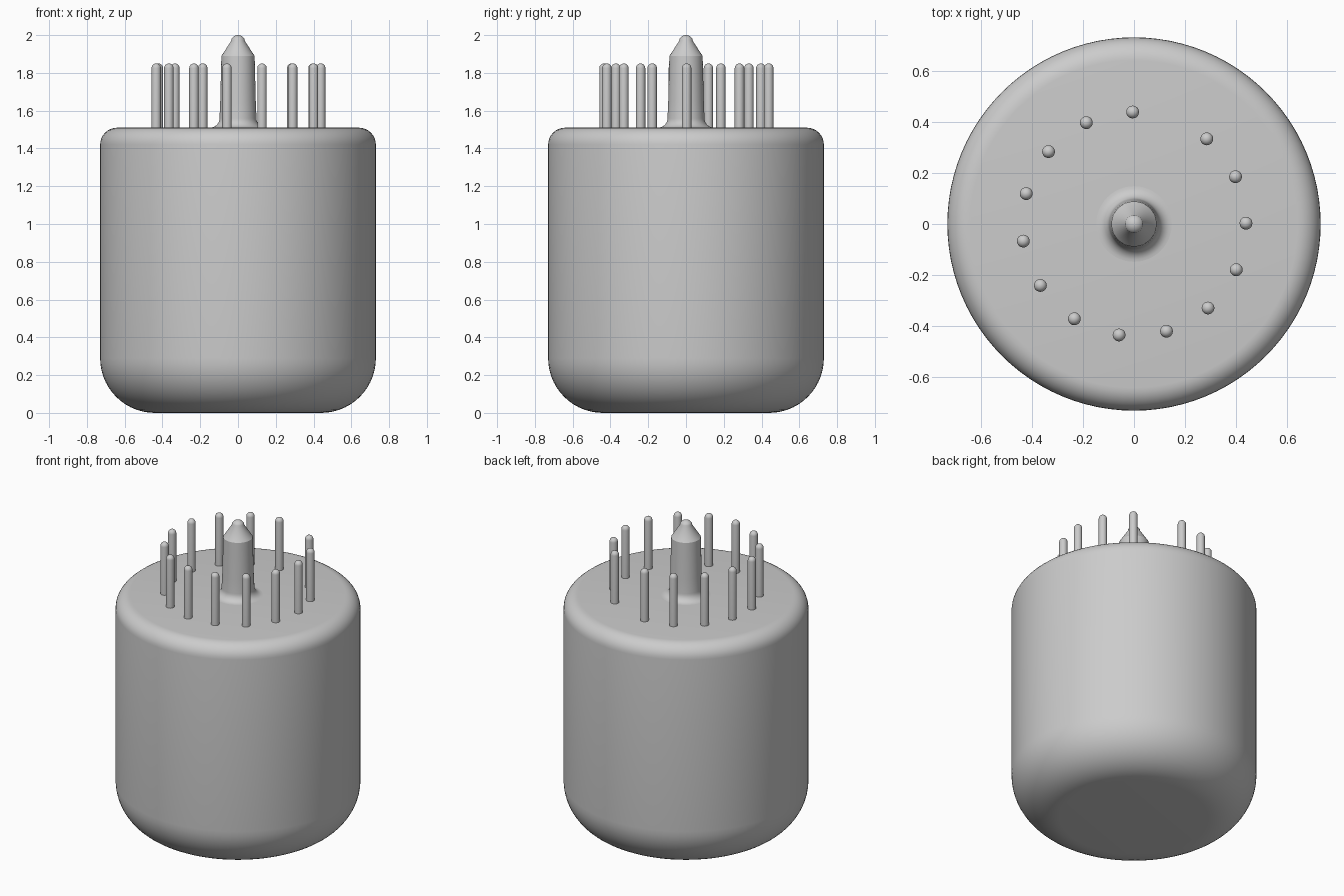
import bpy, bmesh, math
from math import cos, sin, pi, radians

if "Cube" in bpy.data.objects:
    bpy.data.objects.remove(bpy.data.objects["Cube"], do_unlink=True)

grey = bpy.data.materials.new("plain_grey")
grey.use_nodes = True
colour = (0.6, 0.6, 0.6, 1)
grey.diffuse_color = colour
grey.node_tree.nodes["Principled BSDF"].inputs["Base Color"].default_value = colour


def arc(cr, cz, radius, start, end, steps):
    """Profile points (r, z) along an arc, angles in degrees."""
    angles = [radians(start + (end - start) * i / steps) for i in range(steps + 1)]
    return [(cr + radius * cos(a), cz + radius * sin(a)) for a in angles]


def lathe(name, profile, segments, location=(0, 0, 0)):
    """Spin a profile, which runs from bottom to top, around z."""
    bm = bmesh.new()
    verts = [bm.verts.new((max(r, 0), 0, z)) for r, z in profile]
    edges = [bm.edges.new(pair) for pair in zip(verts, verts[1:])]
    bmesh.ops.spin(bm, geom=verts + edges, cent=(0, 0, 0), axis=(0, 0, 1),
                   angle=2 * pi, steps=segments)
    bmesh.ops.remove_doubles(bm, verts=bm.verts, dist=0.0001)
    bmesh.ops.recalc_face_normals(bm, faces=bm.faces)
    mesh = bpy.data.meshes.new(name)
    bm.to_mesh(mesh)
    bm.free()
    mesh.materials.append(grey)
    obj = bpy.data.objects.new(name, mesh)
    obj.location = location
    bpy.context.collection.objects.link(obj)
    bpy.ops.object.select_all(action="DESELECT")
    obj.select_set(True)
    bpy.context.view_layer.objects.active = obj
    bpy.ops.object.shade_smooth_by_angle(angle=radians(30))
    return obj


# Body with a wide lower fillet and a small upper one
TOP = 1.51
body = [(0, 0)] + arc(0.44, 0.29, 0.29, -90, 0, 14)
body += arc(0.64, TOP - 0.09, 0.09, 0, 90, 8) + [(0, TOP)]
lathe("body", body, 96)

# Central post: flared foot, slight taper, cone and rounded tip
post = [(0, TOP - 0.02), (0.145, TOP - 0.02)]
post += arc(0.148, TOP + 0.05, 0.05, 270, 180, 8)
post += [(0.094, 1.65), (0.088, 1.89), (0.081, 1.9), (0.036, 1.97)]
post += arc(0, 1.96, 0.04, 30, 90, 6)
lathe("centre_post", post, 48)

# Ring of round-ended pins with one wider gap
PIN_R, PIN_TOP, RING_R, STEP = 0.025, 1.85, 0.438, 24.52
pin = [(0, TOP - 0.02), (PIN_R, TOP - 0.02)]
pin += arc(0, PIN_TOP - PIN_R, PIN_R, 0, 90, 6)
for i in range(14):
    a = radians(90.7 + i * STEP)
    lathe(f"pin_{i + 1}", pin, 20, (RING_R * cos(a), RING_R * sin(a), 0))
